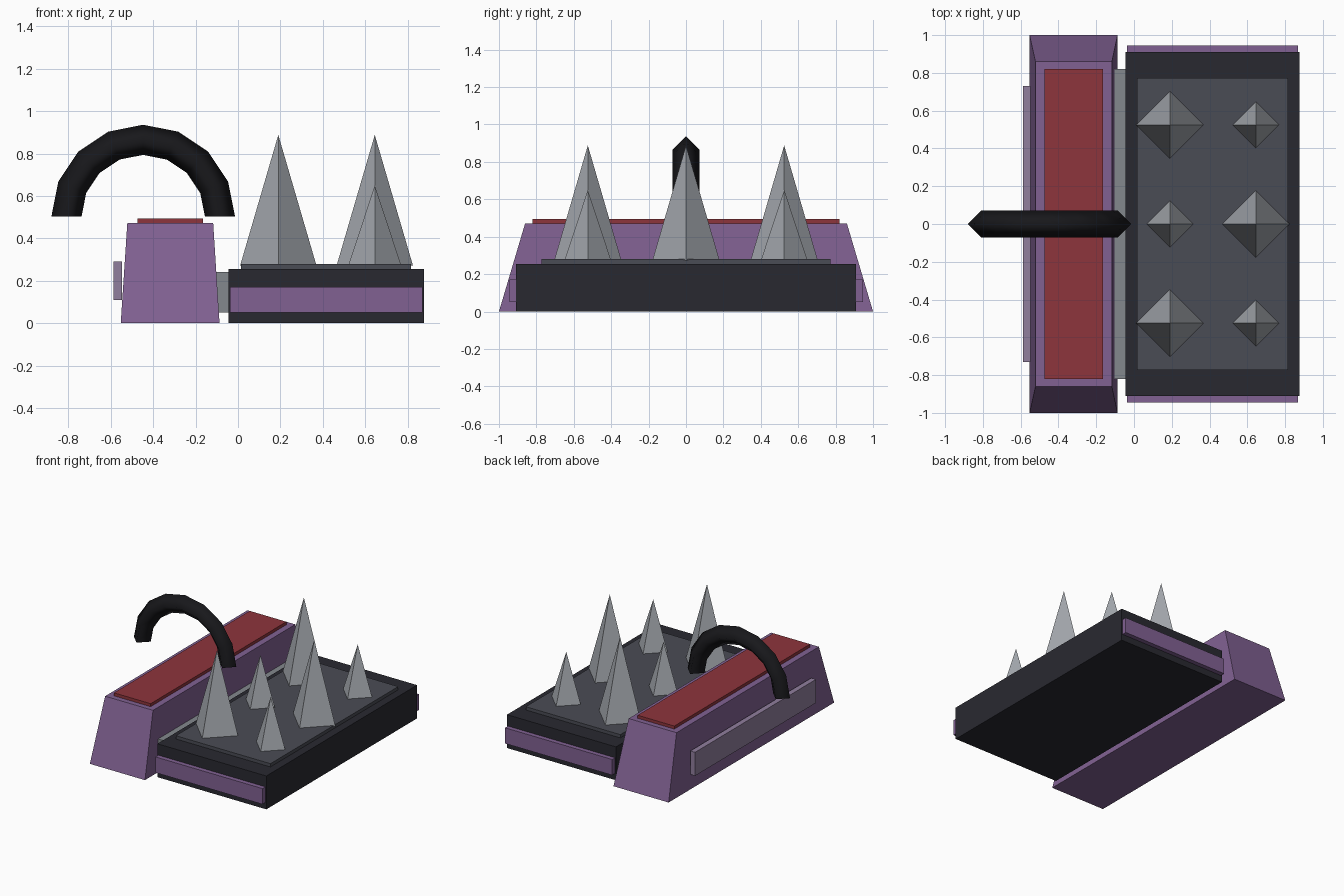
import bpy, bmesh
from math import pi, sin, cos

if "Cube" in bpy.data.objects:
    bpy.data.objects.remove(bpy.data.objects["Cube"])


def material(name, rgb):
    m = bpy.data.materials.new(name)
    m.diffuse_color = (*rgb, 1)
    m.use_nodes = True
    m.node_tree.nodes["Principled BSDF"].inputs["Base Color"].default_value = m.diffuse_color
    return m


PURPLE = material("purple", (0.22, 0.12, 0.29))
PALE = material("pale_purple", (0.28, 0.21, 0.34))
RED = material("red", (0.27, 0.035, 0.045))
DARK = material("charcoal", (0.022, 0.022, 0.03))
SLATE = material("slate", (0.068, 0.072, 0.09))
STEEL = material("steel", (0.23, 0.25, 0.27))
SPIKE = material("spike_grey", (0.36, 0.38, 0.41))
BLACK = material("black", (0.009, 0.009, 0.011))


def finish(name, bm, mat):
    bmesh.ops.recalc_face_normals(bm, faces=bm.faces)
    me = bpy.data.meshes.new(name)
    bm.to_mesh(me)
    bm.free()
    me.materials.append(mat)
    ob = bpy.data.objects.new(name, me)
    bpy.context.collection.objects.link(ob)
    return ob


def box(name, x, y, z, mat, top_x=None, top_y=None):
    """Box from (min, max) ranges; top_x / top_y taper the upper face."""
    bm = bmesh.new()
    bmesh.ops.create_cube(bm, size=2)
    for v in bm.verts:
        up = v.co.z > 0
        rx = top_x if up and top_x else x
        ry = top_y if up and top_y else y
        v.co = (rx[v.co.x > 0], ry[v.co.y > 0], z[up])
    return finish(name, bm, mat)


def spike(name, x, y, radius, tip):
    base = 0.272
    bm = bmesh.new()
    ring = [bm.verts.new((x + radius * cos(i * pi / 2), y + radius * sin(i * pi / 2), base))
            for i in range(4)]
    apex = bm.verts.new((x, y, tip))
    bm.faces.new(ring)
    for i in range(4):
        bm.faces.new((ring[i], ring[(i + 1) % 4], apex))
    return finish(name, bm, SPIKE)


# Tapered grip block with its red pad and side plate
box("grip_block", (-0.553, -0.087), (-1, 1), (0, 0.472), PURPLE,
    top_x=(-0.522, -0.117), top_y=(-0.86, 0.86))
box("grip_pad", (-0.475, -0.165), (-0.82, 0.82), (0.46, 0.495), RED)
box("side_plate", (-0.588, -0.548), (-0.73, 0.73), (0.11, 0.29), PALE)

# Connector and spiked base
box("connector", (-0.105, -0.04), (-0.82, 0.82), (0.05, 0.242), STEEL)
box("spike_base", (-0.045, 0.877), (-0.91, 0.91), (0, 0.255), DARK)
box("top_panel", (0.015, 0.815), (-0.772, 0.772), (0.24, 0.28), SLATE)
for label, s in (("front", -1), ("back", 1)):
    ys = sorted((s * 0.89, s * 0.945))
    box(label + "_trim", (-0.037, 0.869), ys, (0.05, 0.17), PURPLE)

# Alternating tall and short four-sided spikes
for col, x in enumerate((0.19, 0.645)):
    for row, y in enumerate((-0.525, 0, 0.525)):
        tall = (row + col) % 2 == 0
        spike(f"spike_{col}_{row}", x, y, 0.18 if tall else 0.125, 0.888 if tall else 0.65)

# Arched handle: diamond section swept through a half circle
bm = bmesh.new()
rings = []
for i in range(9):
    a = pi * i / 8
    ring = []
    for k in range(4):
        r = 0.362 + 0.071 * cos(k * pi / 2)
        ring.append(bm.verts.new((-0.447 + r * cos(a), 0.071 * sin(k * pi / 2),
                                  0.503 + r * sin(a))))
    rings.append(ring)
for a, b in zip(rings, rings[1:]):
    for k in range(4):
        n = (k + 1) % 4
        bm.faces.new((a[k], a[n], b[n], b[k])).smooth = True
caps = [bm.faces.new(rings[0]), bm.faces.new(rings[-1])]
for cap in caps:
    for e in cap.edges:
        e.smooth = False
finish("handle", bm, BLACK)
